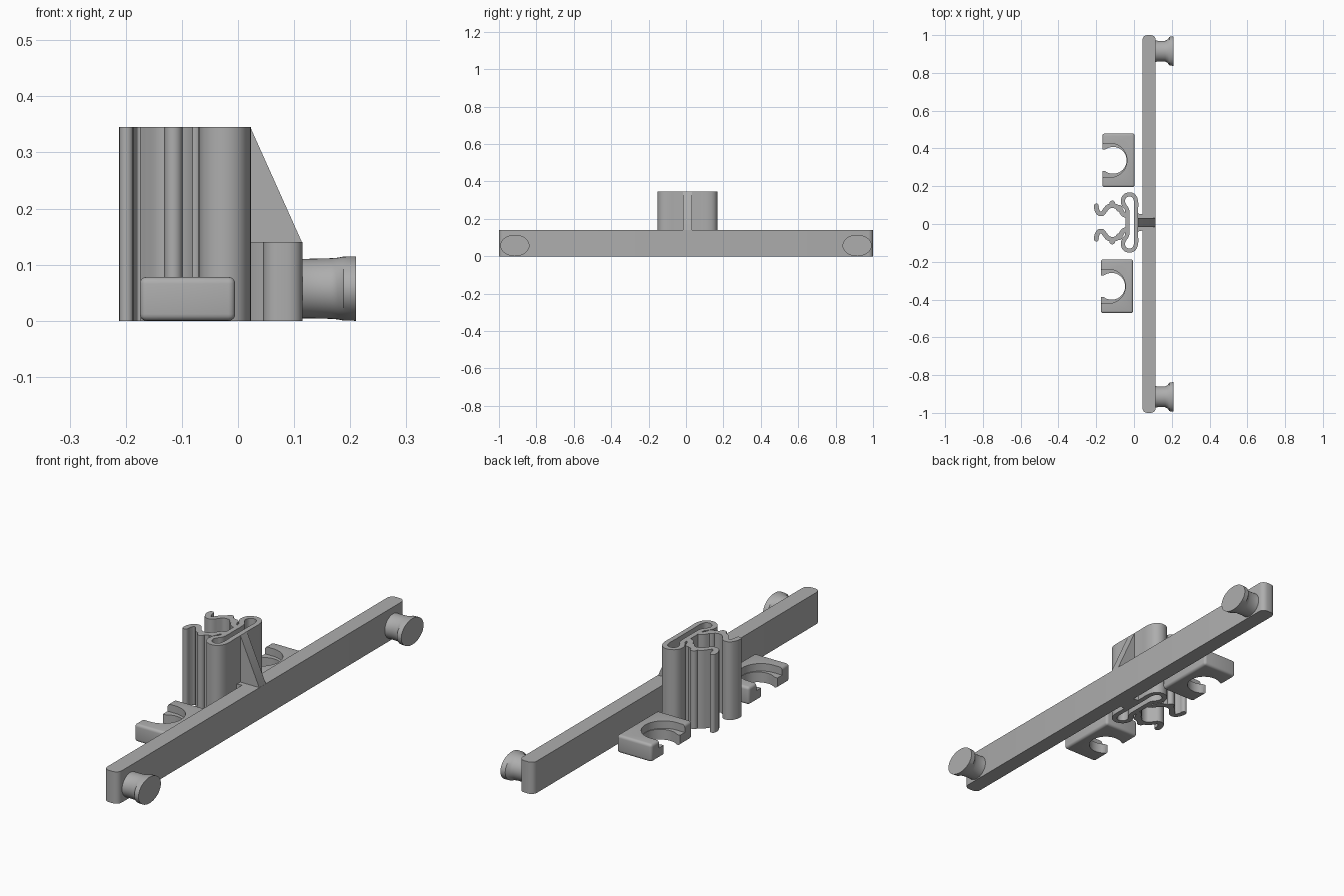
import bpy, bmesh, math
from mathutils import Vector

cube = bpy.data.objects.get("Cube")
if cube:
    bpy.data.objects.remove(cube, do_unlink=True)

grey = bpy.data.materials.new("plain grey")
grey.use_nodes = True
COLOUR = (0.42, 0.42, 0.42, 1)
grey.diffuse_color = COLOUR
grey.node_tree.nodes["Principled BSDF"].inputs["Base Color"].default_value = COLOUR

MID = 0.008      # symmetry line of the clamp
TALL = 0.345     # clamp height
BAR_H = 0.14


def finish(name, bm):
    """Turn a bmesh into a smooth shaded grey object."""
    bmesh.ops.recalc_face_normals(bm, faces=bm.faces)
    me = bpy.data.meshes.new(name)
    bm.to_mesh(me)
    bm.free()
    me.materials.append(grey)
    ob = bpy.data.objects.new(name, me)
    bpy.context.collection.objects.link(ob)
    smooth(ob)
    return ob


def smooth(ob):
    bpy.ops.object.select_all(action='DESELECT')
    ob.select_set(True)
    bpy.context.view_layer.objects.active = ob
    bpy.ops.object.shade_smooth_by_angle(angle=math.radians(35))


def prism(name, outline, z0, z1):
    """Extrude a plan outline upwards."""
    bm = bmesh.new()
    low = [bm.verts.new((x, y, z0)) for x, y in outline]
    high = [bm.verts.new((x, y, z1)) for x, y in outline]
    bm.faces.new(low)
    bm.faces.new(high)
    for i in range(len(low)):
        j = (i + 1) % len(low)
        bm.faces.new((low[i], low[j], high[j], high[i]))
    return finish(name, bm)


def box(name, lo, hi, bevel, upright_only):
    bm = bmesh.new()
    bmesh.ops.create_cube(bm, size=1)
    for v in bm.verts:
        v.co = [(a + b) / 2 + c * (b - a) for a, b, c in zip(lo, hi, v.co)]
    edges = [e for e in bm.edges if not upright_only
             or abs(e.verts[0].co.z - e.verts[1].co.z) > 0.01]
    bmesh.ops.bevel(bm, geom=edges, offset=bevel, segments=4, profile=0.5, affect='EDGES')
    return finish(name, bm)


def spline(points, closed, steps=6):
    """Sample a smooth curve through plan points."""
    p = [Vector(q) for q in points]
    n = len(p)
    pick = (lambda i: p[i % n]) if closed else (lambda i: p[max(0, min(n - 1, i))])
    out = []
    for i in range(n if closed else n - 1):
        a, b, c, d = (pick(i + k) for k in (-1, 0, 1, 2))
        for s in range(steps):
            t = s / steps
            out.append(0.5 * (2 * b + (c - a) * t + (2 * a - 5 * b + 4 * c - d) * t**2
                              + (3 * b - a - 3 * c + d) * t**3))
    return out if closed else out + [p[-1]]


def sides(path, width, closed):
    """Offset a path to both sides."""
    n = len(path)
    left, right = [], []
    for i, q in enumerate(path):
        if closed:
            d = path[(i + 1) % n] - path[i - 1]
        else:
            d = path[min(i + 1, n - 1)] - path[max(i - 1, 0)]
        normal = Vector((-d.y, d.x)).normalized() * width / 2
        left.append(q + normal)
        right.append(q - normal)
    return left, right


def arc(cx, cy, r, a0, a1, n):
    return [(cx + r * math.cos(a0 + (a1 - a0) * i / n),
             cy + r * math.sin(a0 + (a1 - a0) * i / n)) for i in range(n + 1)]


def strip(name, points, width):
    """Upright wall along an open path, with round ends."""
    path = spline(points, False)
    left, right = sides(path, width, False)
    caps = []
    for end, rim in ((path[-1], left[-1]), (path[0], right[0])):
        a = math.atan2(rim.y - end.y, rim.x - end.x)
        caps.append(arc(end.x, end.y, width / 2, a, a - math.pi, 8)[1:-1])
    prism(name, left + caps[0] + right[::-1] + caps[1], 0, TALL)


def loop_wall(name, points, width):
    """Upright wall along a closed path."""
    left, right = sides(spline(points, True), width, True)
    bm = bmesh.new()
    rings = [[bm.verts.new((q.x, q.y, z)) for q in side]
             for side, z in ((left, 0), (left, TALL), (right, TALL), (right, 0))]
    n = len(left)
    for k in range(4):
        a, b = rings[k], rings[(k + 1) % 4]
        for i in range(n):
            j = (i + 1) % n
            bm.faces.new((a[i], a[j], b[j], b[i]))
    finish(name, bm)


def peg(name, y):
    """Oval peg with a flared head: x, half width, half height."""
    bm = bmesh.new()
    rings = []
    for x, ry, rz in ((0.10, 0.06, 0.053), (0.125, 0.055, 0.053), (0.165, 0.055, 0.054),
                      (0.178, 0.062, 0.055), (0.188, 0.076, 0.057), (0.21, 0.078, 0.0575)):
        rings.append([bm.verts.new((x, y + ry * u, 0.0575 + rz * v))
                      for u, v in arc(0, 0, 1, 0, math.tau, 40)[:-1]])
    for a, b in zip(rings, rings[1:]):
        for i in range(len(a)):
            j = (i + 1) % len(a)
            bm.faces.new((a[i], a[j], b[j], b[i]))
    bm.faces.new(rings[0])
    bm.faces.new(rings[-1])
    finish(name, bm)


def clip(name, x, y):
    """Block with a keyhole slot and a wider upper recess, open to one side."""
    block = box(name, (x - 0.085, y - 0.142, 0), (x + 0.085, y + 0.142, 0.078), 0.012, False)
    for cx, r, mouth, z in ((x - 0.028, 0.071, 0.057, -0.1), (x - 0.045, 0.09, 0.09, 0.045)):
        a = math.pi - math.asin(mouth / r)
        outline = arc(cx, y, r, a, -a, 28) + [(x - 0.2, y - mouth), (x - 0.2, y + mouth)]
        cutter = prism("slot_cutter", outline, z, 0.2)
        cutter.hide_render = True
        mod = block.modifiers.new("slot", 'BOOLEAN')
        mod.operation = 'DIFFERENCE'
        mod.solver = 'EXACT'
        mod.object = cutter
        bpy.context.view_layer.objects.active = block
        bpy.ops.object.modifier_apply(modifier=mod.name)
        bpy.data.objects.remove(cutter, do_unlink=True)
    smooth(block)


# Long bar with its two pegs
box("long_bar", (0.045, -1, 0), (0.115, 1, BAR_H), 0.025, True)
peg("back_peg", 0.915)
peg("front_peg", -0.915)

# Separate clips on either side of the clamp
clip("back_clip", -0.082, 0.337)
clip("front_clip", -0.09, -0.33)

# Slotted tube: a flat loop whose outer side is pinched in the middle
half = [(0.011, 0.0), (0.011, 0.06), (0.011, 0.11), (0.0, 0.139), (-0.024, 0.149),
        (-0.05, 0.138), (-0.059, 0.112), (-0.05, 0.088), (-0.037, 0.068), (-0.035, 0.035)]
tube = half + [(-0.035, 0.0)] + [(x, -y) for x, y in half[:0:-1]]
loop_wall("slotted_tube", [(x, y + MID) for x, y in tube], 0.022)

# Gripping arms with outward hooks and ridges
arm = [(-0.036, 0.035), (-0.058, 0.045), (-0.072, 0.068), (-0.092, 0.084), (-0.115, 0.089),
       (-0.137, 0.083), (-0.153, 0.065), (-0.168, 0.047), (-0.187, 0.05), (-0.198, 0.072),
       (-0.199, 0.088)]
for label, s in (("back", 1), ("front", -1)):
    strip(label + "_arm", [(x, MID + s * y) for x, y in arm], 0.025)
    for x, y, r in ((-0.115, 0.1, 0.016), (-0.078, 0.075, 0.018)):
        prism(label + "_arm_ridge", arc(x, MID + s * y, r, 0, math.tau, 20)[:-1], 0, TALL)

# Bridge joining tube and bar
prism("bridge", [(0.012, MID - 0.055), (0.03, MID - 0.045), (0.055, MID - 0.042),
                 (0.055, MID + 0.042), (0.03, MID + 0.045), (0.012, MID + 0.055)], 0, BAR_H)

# Sloping rib above the bridge
bm = bmesh.new()
faces = [[bm.verts.new((x, MID + y, z)) for x, z in
          ((0.012, 0.1), (0.114, 0.1), (0.114, BAR_H), (0.022, TALL), (0.012, TALL))]
         for y in (-0.023, 0.023)]
for f in faces:
    bm.faces.new(f)
for i in range(5):
    j = (i + 1) % 5
    bm.faces.new((faces[0][i], faces[0][j], faces[1][j], faces[1][i]))
finish("sloping_rib", bm)
